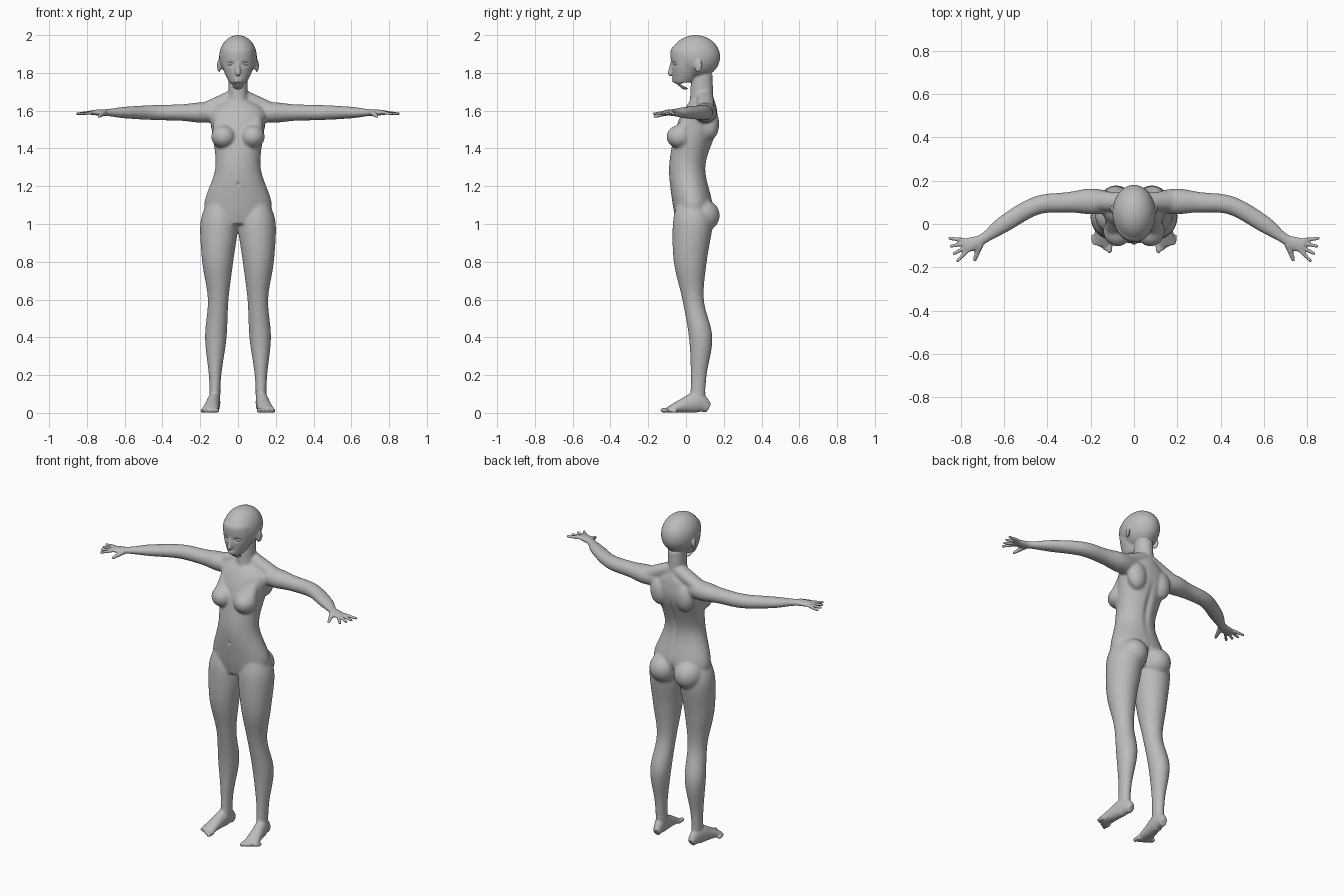
import bpy, bmesh, math
from mathutils import Vector, Matrix

cube = bpy.data.objects.get("Cube")
if cube:
    bpy.data.objects.remove(cube)

skin = bpy.data.materials.new("neutral_grey")
skin.use_nodes = True
grey = (0.5, 0.5, 0.5, 1)
skin.diffuse_color = grey
skin.node_tree.nodes["Principled BSDF"].inputs["Base Color"].default_value = grey

UP = Vector((0, 0, 1))
ARM_HEIGHT = 1.59
STEPS = 8


def resample(rows):
    """Catmull-Rom interpolation of every column."""
    smooth = []
    last = len(rows) - 1
    for i in range(last):
        before, start, end, after = (rows[min(max(k, 0), last)] for k in range(i - 1, i + 3))
        for step in range(STEPS):
            t = step / STEPS
            row = []
            for a, b, c, d in zip(before, start, end, after):
                leave, arrive = (c - a) / 2, (d - b) / 2
                bend = 3 * (c - b) - 2 * leave - arrive
                twist = 2 * (b - c) + leave + arrive
                row.append(b + t * (leave + t * (bend + t * twist)))
            smooth.append(row)
    return smooth + [list(rows[-1])]


def loft(bm, rows, sides=32):
    """Closed tube through rows of x, y, z, half width, half depth."""
    rows = resample(rows)
    centres = [Vector(row[:3]) for row in rows]
    last = len(rows) - 1
    rings = []
    for i, row in enumerate(rows):
        width, depth = row[3:]
        along = (centres[min(i + 1, last)] - centres[max(i - 1, 0)]).normalized()
        if abs(along.z) > 0.8:
            across, out = Vector((1, 0, 0)), Vector((0, 1, 0))
        else:
            across = along.cross(UP).normalized()
            out = across.cross(along)
        ring = []
        for k in range(sides):
            angle = math.tau * k / sides
            offset = across * width * math.cos(angle) + out * depth * math.sin(angle)
            ring.append(bm.verts.new(centres[i] + offset))
        rings.append(ring)
    for low, high in zip(rings, rings[1:]):
        for k in range(sides):
            n = (k + 1) % sides
            bm.faces.new((low[k], low[n], high[n], high[k]))
    bm.faces.new(reversed(rings[0]))
    bm.faces.new(rings[-1])


def upright(bm, rows):
    """Loft from rows of z, inner x, outer x, front y, back y."""
    loft(bm, [((inner + outer) / 2, (front + back) / 2, z, (outer - inner) / 2, (back - front) / 2)
              for z, inner, outer, front, back in rows])


def centred(bm, rows):
    """Loft from rows of z, half width, front y, back y."""
    upright(bm, [(z, -half, half, front, back) for z, half, front, back in rows])


def ball(bm, centre, radii, turn=0.0):
    place = Matrix.Translation(centre) @ Matrix.Rotation(turn, 4, 'Z')
    bmesh.ops.create_uvsphere(bm, u_segments=32, v_segments=20, radius=1,
                              matrix=place @ Matrix.Diagonal((*radii, 1)))


def digit(bm, base, tip, thick, thin):
    """Finger or toe with a rounded end."""
    loft(bm, [(*base, thick, thick), (*tip, thin, thin)], sides=16)
    ball(bm, tip, (thin, thin, thin))


bm = bmesh.new()

# leg and buttock
upright(bm, [(1.1, .03, .17, -.05, .11), (1, 0, .2, -.07, .14),
             (.8, .025, .19, -.065, .11), (.6, .05, .16, -.02, .095),
             (.4, .06, .175, .015, .14), (.2, .088, .155, .025, .11),
             (.05, .095, .15, .02, .1)])
ball(bm, (.083, .087, 1.045), (.084, .092, .087))

# foot resting on its sole and turned slightly outward
foot = [(.12, .02, .025), (.06, .033, .054), (-.02, .038, .037), (-.1, .046, .014)]
loft(bm, [(.135 - .15 * y, y, half_height, half_width, half_height)
          for y, half_width, half_height in foot])

# toes from the big one outward
for i in range(5):
    x = .113 + .019 * i
    y = -.085 + .009 * i
    size = .014 - .001 * i
    digit(bm, (x, y, size), (x, y - .038 + .003 * i, size), size, size * .9)

# arm running into the palm: x, y, half width, half thickness
arm = [(.1, .1, .05, .05), (.2, .104, .06, .054), (.3, .1, .048, .044),
       (.45, .085, .043, .04), (.6, 0, .04, .031), (.69, -.065, .025, .019),
       (.74, -.09, .032, .016), (.785, -.1, .034, .011)]
loft(bm, [(x, y, ARM_HEIGHT, width, depth) for x, y, width, depth in arm])

# fingers fanning forward from the little one
for i in range(4):
    base = Vector((.785 - .006 * i, -.073 - .016 * i, ARM_HEIGHT))
    angle = .1 - .3 * i
    direction = Vector((math.cos(angle), math.sin(angle), -.1))
    digit(bm, base, base + direction * .067, .01, .008)

# thumb
digit(bm, (.71, -.095, ARM_HEIGHT), (.735, -.165, ARM_HEIGHT - .02), .016, .009)

# trapezius, shoulder blade and breast
loft(bm, [(.02, .1, 1.675, .045, .04), (.17, .108, 1.61, .045, .036)])
ball(bm, (.085, .128, 1.53), (.06, .048, .085))
ball(bm, (.076, -.032, 1.462), (.066, .072, .062))
loft(bm, [(.085, .02, 1.57, .04, .03), (.077, -.03, 1.47, .06, .06)])

# ear
ball(bm, (.1, .064, 1.838), (.008, .023, .035), -.35)

# mirror all side parts
copies = bmesh.ops.duplicate(bm, geom=bm.verts[:] + bm.edges[:] + bm.faces[:])["geom"]
for item in copies:
    if isinstance(item, bmesh.types.BMVert):
        item.co.x = -item.co.x

# torso
centred(bm, [(1, .12, -.05, .1), (1.1, .18, -.07, .14), (1.3, .12, -.09, .105),
             (1.5, .14, -.055, .165), (1.6, .145, -.015, .165), (1.66, .06, .03, .15)])

# neck
centred(bm, [(1.58, .08, .02, .15), (1.66, .054, .02, .145), (1.79, .05, .03, .14)])

# skull and face
ball(bm, (0, .05, 1.885), (.1, .131, .115))
centred(bm, [(1.727, .02, -.056, -.01), (1.76, .052, -.068, .05), (1.84, .085, -.078, .1),
             (1.92, .088, -.081, .12), (1.95, .06, -.05, .1)])

# nose and lips
centred(bm, [(1.855, .008, -.083, -.065), (1.8, .014, -.096, -.07), (1.79, .011, -.088, -.07)])
for z in (1.757, 1.768):
    ball(bm, (0, -.064, z), (.02, .012, .006))

bmesh.ops.recalc_face_normals(bm, faces=bm.faces[:])
parts = bpy.data.meshes.new("body_parts")
bm.to_mesh(parts)
bm.free()
body = bpy.data.objects.new("body", parts)
bpy.context.collection.objects.link(body)

# fuse the parts into one skin
fuse = body.modifiers.new("fuse", 'REMESH')
fuse.mode = 'VOXEL'
fuse.voxel_size = 0.005
mesh = bpy.data.meshes.new_from_object(body.evaluated_get(bpy.context.evaluated_depsgraph_get()))
body.modifiers.clear()
body.data = mesh
bpy.data.meshes.remove(parts)

# soften the joins, most on trunk and limbs
bm = bmesh.new()
bm.from_mesh(mesh)
trunk = [v for v in bm.verts if .11 < v.co.z < 1.7 and abs(v.co.x) < .69]
for group, passes in ((bm.verts[:], 3), (trunk, 14)):
    for _ in range(passes):
        bmesh.ops.smooth_vert(bm, verts=group, factor=0.5,
                              use_axis_x=True, use_axis_y=True, use_axis_z=True)


def hollow(centre, reach, depth):
    """Push the skin along y around a point, on both sides of the body."""
    for v in bm.verts:
        if abs(v.co.z - centre[2]) < 3 * reach[2]:
            mirrored = (abs(v.co.x), v.co.y, v.co.z)
            distance = sum(((p - c) / r) ** 2 for p, c, r in zip(mirrored, centre, reach))
            v.co.y += depth * math.exp(-distance)


# eye sockets, mouth line, navel, spine and cleft
hollow((.04, -.075, 1.848), (.019, .03, .011), .01)
hollow((0, -.075, 1.763), (.018, .02, .003), .004)
hollow((0, -.085, 1.21), (.007, .03, .009), .007)
hollow((0, .14, 1.36), (.018, .06, .13), -.011)
hollow((0, .15, 1.04), (.011, .05, .05), -.018)

# flat soles
for v in bm.verts:
    v.co.z = max(v.co.z, 0)
bm.to_mesh(mesh)
bm.free()


def finish(obj):
    obj.data.materials.clear()
    obj.data.materials.append(skin)
    for face in obj.data.polygons:
        face.use_smooth = True
        face.material_index = 0


finish(body)

# eyes
for name, side in (("left_eye", 1), ("right_eye", -1)):
    bm = bmesh.new()
    ball(bm, (.04 * side, -.053, 1.847), (.017, .013, .009), .3 * side)
    data = bpy.data.meshes.new(name)
    bm.to_mesh(data)
    bm.free()
    eye = bpy.data.objects.new(name, data)
    bpy.context.collection.objects.link(eye)
    finish(eye)
